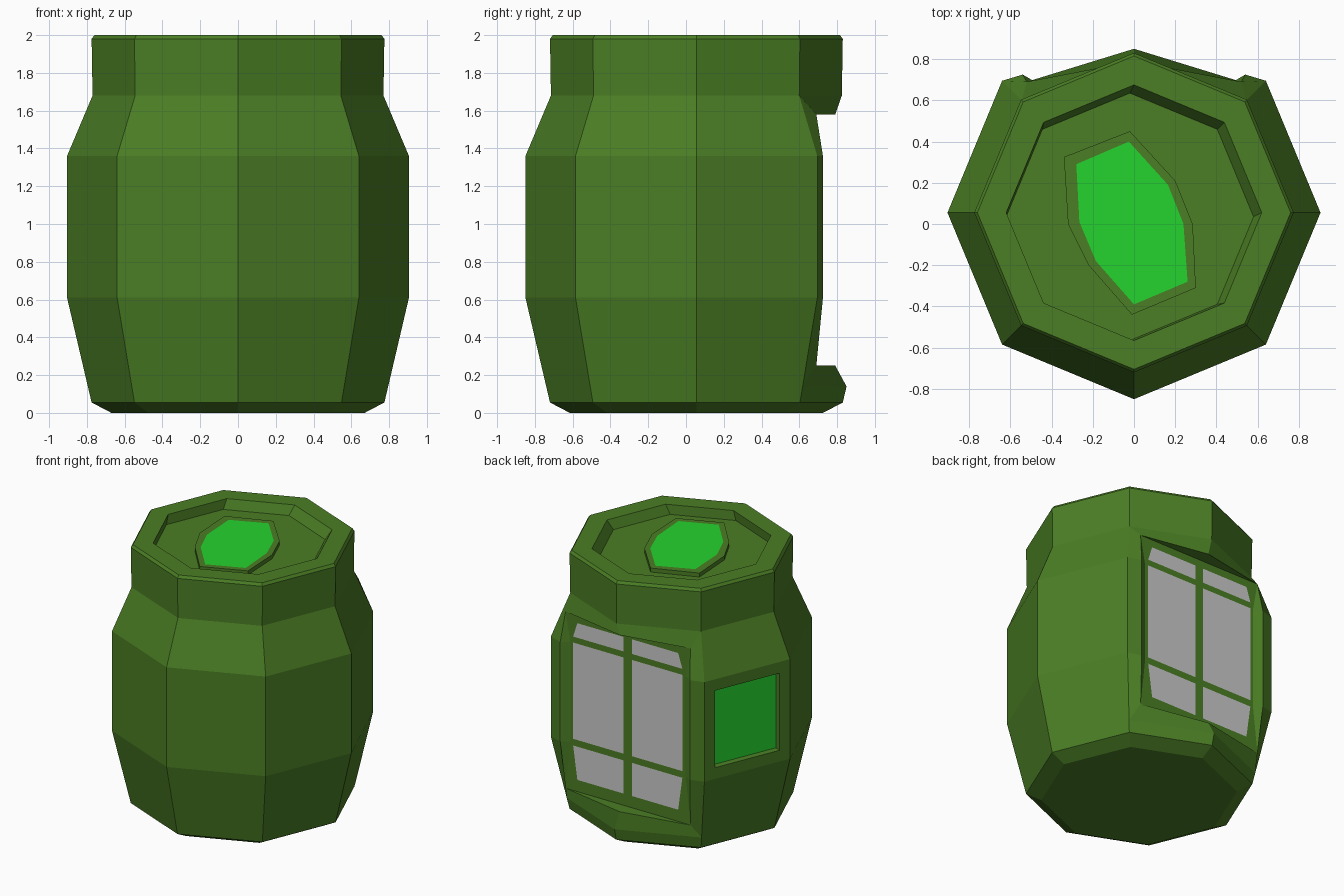
import bpy, bmesh
from math import cos, sin, radians

if "Cube" in bpy.data.objects:
    bpy.data.objects.remove(bpy.data.objects["Cube"])

CY = 0.055  # barrel axis sits slightly behind the origin


def material(name, rgb):
    m = bpy.data.materials.new(name)
    m.diffuse_color = (*rgb, 1)
    m.use_nodes = True
    m.node_tree.nodes["Principled BSDF"].inputs["Base Color"].default_value = m.diffuse_color
    return m


GREEN = material("olive_green", (0.07, 0.21, 0.018))
BRIGHT = material("bright_green", (0.018, 0.65, 0.027))


def finish(bm, name, mats=()):
    me = bpy.data.meshes.new(name)
    bm.to_mesh(me)
    bm.free()
    for m in mats:
        me.materials.append(m)
    ob = bpy.data.objects.new(name, me)
    bpy.context.collection.objects.link(ob)
    return ob


# Eight-sided barrel: rings of (z, radius, x and y shift), ending in the sunken lid
rings = [(0, 0.67, 0), (0.055, 0.775, 0), (0.14, 0.795, 0), (0.61, 0.905, 0),
         (1.36, 0.905, 0), (1.68, 0.77, 0), (1.98, 0.775, 0), (2, 0.76, 0),
         (2, 0.62, 0), (1.93, 0.60, -0.02)]
bm = bmesh.new()
R = [[bm.verts.new((r * cos(radians(45 * k)) + s, CY + r * sin(radians(45 * k)) + s, z))
      for k in range(8)] for z, r, s in rings]
for i in range(len(R) - 1):
    for k in range(8):
        if 2 <= i <= 4 and k in (1, 2):
            continue  # opening for the back window
        j = (k + 1) % 8
        f = bm.faces.new((R[i][k], R[i][j], R[i + 1][j], R[i + 1][k]))
        if i == 3 and k == 3:
            side_face = f
bm.faces.new(R[0][::-1])
bm.faces.new(R[-1])
for i in (3, 4):
    bm.verts.remove(R[i][2])

# Back window recess: frame ridges, V-shaped lips and a flat back wall
lip_lo, lip_hi = (bm.verts.new((0, 0.79, z)) for z in (0.25, 1.58))
flat = {}
for s, k in ((1, 1), (-1, 3)):
    D, A, B, C, A2, B2 = (bm.verts.new((s * x, y, z)) for x, y, z in (
        (0.52, 0.69, 0.25), (0.54, 0.725, 0.61), (0.54, 0.725, 1.36),
        (0.52, 0.69, 1.58), (0.48, 0.69, 0.61), (0.48, 0.69, 1.36)))
    v2, v3, v4, v5 = (R[i][k] for i in (2, 3, 4, 5))
    for loop in ((v2, v3, A, D), (v3, v4, B, A), (v4, v5, C, B),
                 (v5, R[5][2], lip_hi, C), (R[2][2], v2, D, lip_lo),
                 (A, B, B2, A2), (B, C, B2), (D, A, A2)):
        bm.faces.new(loop)
    flat[s] = (D, A2, B2, C)
bm.faces.new(flat[1] + flat[-1][::-1])
bm.faces.new((flat[1][0], lip_lo, flat[-1][0]))
bm.faces.new((flat[1][3], lip_hi, flat[-1][3]))
bmesh.ops.recalc_face_normals(bm, faces=bm.faces[:])

# Recessed green window on the left rear facet
bmesh.ops.inset_individual(bm, faces=[side_face], thickness=0.085, use_even_offset=True)
bmesh.ops.inset_individual(bm, faces=[side_face], thickness=0.004, depth=-0.04,
                           use_even_offset=True)
side_face.material_index = 1
finish(bm, "barrel_body", (GREEN, BRIGHT))

# Grey window panes: two columns, three rows, outer corners tapered
bm = bmesh.new()
for s in (1, -1):
    for z0, z1, x0, x1 in ((0.34, 0.59, 0.42, 0.455), (0.64, 1.365, 0.455, 0.455),
                           (1.41, 1.52, 0.455, 0.42)):
        pts = [(0.034, z0), (0.034, z1), (x1, z1), (x0, z0)]
        f = bm.faces.new([bm.verts.new((s * x, 0.693, z)) for x, z in pts][::s])
finish(bm, "back_window_panes")

# Raised lid button: skewed outline with a bright centre
outer = [(-0.02, 0.45), (-0.34, 0.325), (-0.32, 0), (-0.22, -0.2),
         (-0.01, -0.44), (0.3, -0.31), (0.285, 0), (0.2, 0.21)]
inner = [(-0.025, 0.4), (-0.28, 0.29), (-0.265, 0.01), (-0.185, -0.18),
         (0, -0.39), (0.26, -0.28), (0.24, 0), (0.165, 0.19)]
bm = bmesh.new()
L = [[bm.verts.new((x, y, z)) for x, y in pts]
     for pts, z in ((outer, 1.925), (outer, 1.96), (inner, 1.96))]
for a, b in zip(L, L[1:]):
    for k in range(8):
        j = (k + 1) % 8
        bm.faces.new((a[k], a[j], b[j], b[k]))
cap = bm.faces.new(L[2])
cap.material_index = 1
bm.faces.new(L[0][::-1])
bmesh.ops.recalc_face_normals(bm, faces=bm.faces[:])
finish(bm, "lid_button", (GREEN, BRIGHT))
